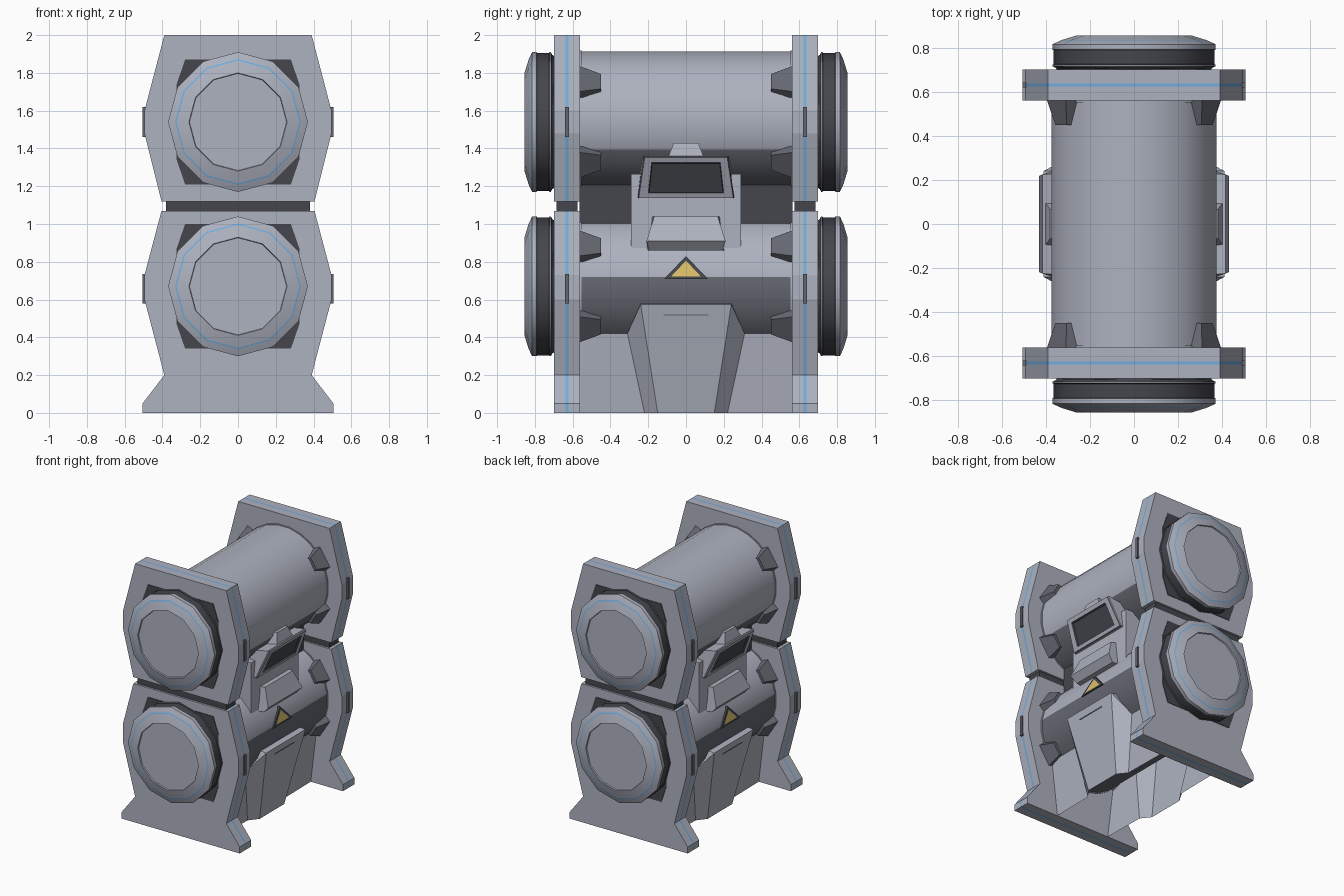
import bpy, bmesh, math

if "Cube" in bpy.data.objects:
    bpy.data.objects.remove(bpy.data.objects["Cube"])


def material(name, rgb):
    m = bpy.data.materials.new(name)
    m.diffuse_color = (*rgb, 1)
    m.use_nodes = True
    m.node_tree.nodes["Principled BSDF"].inputs["Base Color"].default_value = m.diffuse_color
    return m


MATS = [material("steel_grey", (0.42, 0.445, 0.52)),
        material("dark_rubber", (0.06, 0.062, 0.075)),
        material("clamp_grey", (0.13, 0.137, 0.165)),
        material("light_blue", (0.16, 0.42, 0.75)),
        material("warning_yellow", (0.72, 0.52, 0.14))]
GREY, DARK, CLAMP, BLUE, YELLOW = range(5)


def loft(name, rings, mats, end=None, smooth=False, sheet=0, rule=None):
    """Join matching rings of points; mats gives a colour per segment, end the last cap.
    sheet = +-1 makes an open strip facing that x direction; rule recolours faces."""
    bm = bmesh.new()
    vs = [[bm.verts.new(p) for p in r] for r in rings]
    n = len(vs[0])
    for k in range(len(vs) - 1):
        for i in range(n - abs(sheet)):
            j = (i + 1) % n
            f = bm.faces.new((vs[k][i], vs[k][j], vs[k + 1][j], vs[k + 1][i]))
            f.material_index = mats[k]
    if not sheet:
        bm.faces.new(vs[0]).material_index = mats[0]
        bm.faces.new(vs[-1]).material_index = mats[-1] if end is None else end
    bmesh.ops.recalc_face_normals(bm, faces=bm.faces)
    if sheet and sum(f.normal.x * f.calc_area() for f in bm.faces) * sheet < 0:
        bmesh.ops.reverse_faces(bm, faces=bm.faces)
    if rule:
        for f in bm.faces:
            f.material_index = rule(f.calc_center_median())
    me = bpy.data.meshes.new(name)
    bm.to_mesh(me)
    bm.free()
    for m in MATS:
        me.materials.append(m)
    ob = bpy.data.objects.new(name, me)
    bpy.context.collection.objects.link(ob)
    if smooth:
        bpy.ops.object.select_all(action='DESELECT')
        ob.select_set(True)
        bpy.context.view_layer.objects.active = ob
        bpy.ops.object.shade_smooth_by_angle(angle=math.radians(38))
    return ob


def along_y(pts, ys):
    return [[(x, y, z) for x, z in pts] for y in ys]


def mirrored(half):
    return half + [(-x, z) for x, z in reversed(half)]


def circle(r, y, cz, n, turn=0.0):
    return [(r * math.sin(2 * math.pi * (i + turn) / n), y,
             cz + r * math.cos(2 * math.pi * (i + turn) / n)) for i in range(n)]


def box(name, x0, x1, y0, y1, z0, z1, mat):
    loft(name, along_y([(x0, z0), (x1, z0), (x1, z1), (x0, z1)], (y0, y1)), [mat])


UPPER, LOWER = 1.54, 0.67
upper_plate = mirrored([(0.39, 2.0), (0.495, 1.6), (0.495, 1.48), (0.405, 1.12)])
lower_plate = mirrored([(0.405, 1.07), (0.495, 0.73), (0.495, 0.6), (0.39, 0.2),
                        (0.505, 0.05), (0.505, 0)])
cap = [(0.35, 0.70), (0.355, 0.708), (0.37, 0.715), (0.37, 0.722), (0.365, 0.725),
       (0.365, 0.788), (0.37, 0.791), (0.37, 0.815), (0.333, 0.832), (0.325, 0.835),
       (0.26, 0.855), (0.257, 0.846)]
cap_mats = [DARK, DARK, GREY, DARK, DARK, DARK, GREY, GREY, BLUE, GREY, GREY]

# Barrels with a darker underside
for level, cz, dark_below in (("upper", UPPER, 1.39), ("lower", LOWER, 0.70)):
    loft(level + "_barrel", [circle(0.377, y, cz, 24, 0.5) for y in (-0.57, 0.57)], [GREY],
         smooth=True, rule=lambda c: CLAMP if c.z < dark_below else GREY)

# Dark web joining the two barrels
box("barrel_web", -0.17, 0.17, -0.565, 0.565, 0.95, 1.26, DARK)

for s, end in ((-1, "front"), (1, "back")):
    # End plates with a blue strip round the edge
    ys = [s * v for v in (0.56, 0.623, 0.637, 0.70)]
    loft(end + "_upper_plate", along_y(upper_plate, ys), [GREY, BLUE, GREY])
    loft(end + "_lower_plate", along_y(lower_plate, ys), [GREY, BLUE, GREY])
    box(end + "_plate_joint", -0.38, 0.38, s * 0.575, s * 0.685, 1.06, 1.13, DARK)
    for level, cz in (("upper", UPPER), ("lower", LOWER)):
        # Round end cap, its dark backing plate and a collar inside
        loft(f"{end}_{level}_cap", [circle(r, s * y, cz, 12) for r, y in cap], cap_mats, smooth=True)
        back = mirrored([(0.28, cz + 0.33), (0.325, cz + 0.2), (0.325, cz - 0.2), (0.28, cz - 0.33)])
        loft(f"{end}_{level}_cap_backing", along_y(back, (s * 0.695, s * 0.704)), [DARK])
        loft(f"{end}_{level}_collar", [circle(0.382, s * y, cz, 24, 0.5) for y in (0.552, 0.565)],
             [GREY], smooth=True)
        for sx in (-1, 1):
            # Small edge latch
            low, high = (0.08, 0.08) if cz > 1 else (0.09, 0.065)
            box(f"{end}_{level}_latch", sx * 0.48, sx * 0.505, s * 0.619, s * 0.641,
                cz - low, cz + high, CLAMP)
            # Tapered clamps gripping the barrel
            for sz in (-1, 1):
                a = math.radians(33)
                rings = []
                for y, r, w in ((0.565, 0.42, 0.095), (0.45, 0.395, 0.055)):
                    rings.append([(sx * (q * math.cos(a) - t * math.sin(a)), s * y,
                                   cz + sz * (q * math.sin(a) + t * math.cos(a)))
                                  for q, t in ((0.33, -w), (r, -w * 0.85), (r, w * 0.85), (0.33, w))])
                loft(f"{end}_{level}_clamp", rings, [CLAMP])


def side_ring(s, spec):
    """Ring facing +-x: (bottom x, z, half width), (top x, z, half width)."""
    (xb, zb, wb), (xt, zt, wt) = spec
    return [(s * xb, -wb, zb), (s * xb, wb, zb), (s * xt, wt, zt), (s * xt, -wt, zt)]


def side_row(s, half):
    """Row of points running along y, mirrored front to back."""
    return [(s * x, -y, z) for x, y, z in half] + [(s * x, y, z) for x, y, z in reversed(half)]


for s, side in ((-1, "left"), (1, "right")):
    # Control unit body between the barrels
    box(side + "_control_body", s * 0.15, s * 0.315, -0.29, 0.29, 0.86, 1.265, GREY)
    # Monitor with a recessed dark screen, tilted downwards
    loft(side + "_monitor", [side_ring(s, q) for q in (
        ((0.27, 1.13, 0.255), (0.27, 1.33, 0.235)),
        ((0.325, 1.14, 0.255), (0.415, 1.36, 0.225)),
        ((0.34, 1.138, 0.25), (0.43, 1.353, 0.218)),
        ((0.35, 1.163, 0.20), (0.418, 1.325, 0.182)),
        ((0.339, 1.167, 0.195), (0.405, 1.32, 0.178)))],
        [GREY, CLAMP, GREY, DARK], end=DARK)
    loft(side + "_monitor_mount", [side_ring(s, q) for q in (
        ((0.25, 1.34, 0.09), (0.25, 1.43, 0.065)),
        ((0.405, 1.34, 0.1), (0.38, 1.43, 0.065)))], [GREY])
    # Sloping console below the monitor
    console = [(0.29, 1.04), (0.35, 1.04), (0.405, 0.91), (0.36, 0.86), (0.29, 0.86)]
    loft(side + "_console", [[(s * x, y * w, z) for (x, z), w in zip(console, (0.9, 0.82, 1.02, 0.95, 1))]
                             for y in (-0.205, 0.205)], [GREY])
    # Warning triangle
    outer = ((-0.115, 0.71), (0.115, 0.71), (0, 0.83))
    inner = ((-0.078, 0.723), (0.078, 0.723), (0, 0.806))
    loft(side + "_warning_sign", [[(s * (0.384 - (z - 0.71) * 0.2 + d), y, z) for y, z in tri]
                                  for d, tri in ((-0.02, outer), (0, outer), (0.001, inner))],
         [DARK, DARK], end=YELLOW)
    # Base skirt and tapered buttress as one folded shell, open underneath
    loft(side + "_base_skirt", [side_row(s, half) for half in (
        [(0.23, 0.565, 0), (0.235, 0.22, 0), (0.29, 0.15, 0)],
        [(0.28, 0.565, 0.42), (0.28, 0.31, 0.42), (0.41, 0.24, 0.575)],
        [(0.26, 0.565, 0.425), (0.26, 0.31, 0.425), (0.35, 0.24, 0.58)])], [GREY, GREY], sheet=s)
    # Thin slot on the buttress
    loft(side + "_buttress_slot", [side_ring(s, q) for q in (
        ((0.38, 0.515, 0.12), (0.38, 0.522, 0.12)),
        ((0.401, 0.515, 0.12), (0.402, 0.522, 0.12)))], [CLAMP])
